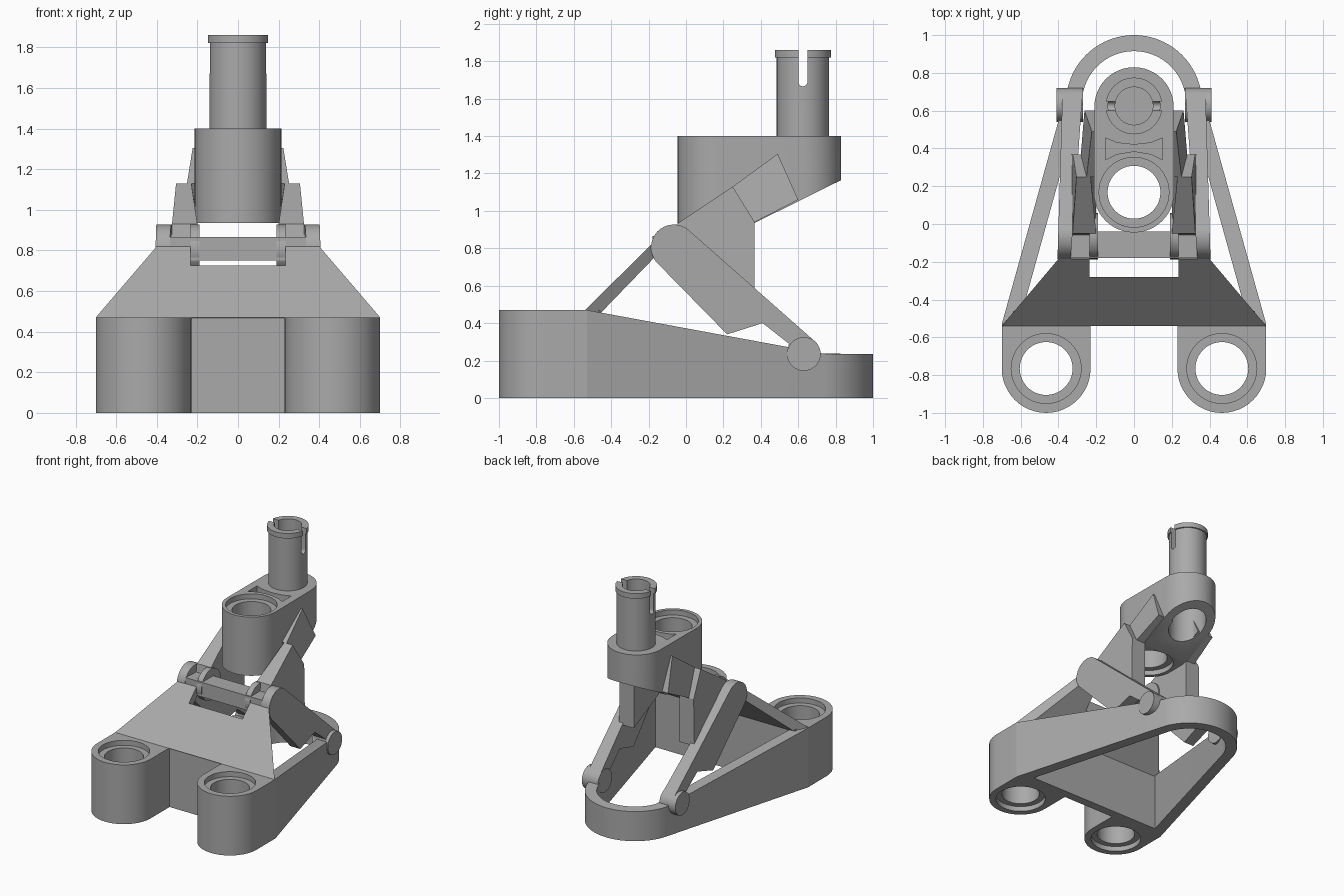
import bpy, bmesh
from math import cos, sin, radians

if "Cube" in bpy.data.objects:
    bpy.data.objects.remove(bpy.data.objects["Cube"], do_unlink=True)

grey = bpy.data.materials.new("plain grey")
grey.use_nodes = True
grey.diffuse_color = (0.4, 0.4, 0.4, 1)
grey.node_tree.nodes["Principled BSDF"].inputs["Base Color"].default_value = (0.4, 0.4, 0.4, 1)


def arc(cx, cy, r, a, b, n=24):
    steps = [radians(a + (b - a) * i / n) for i in range(n + 1)]
    return [(cx + r * cos(t), cy + r * sin(t)) for t in steps]


def circle(cx, cy, r):
    return arc(cx, cy, r, 0, 360, 48)[:-1]


def build(name, low, high):
    """Solid between two matching outlines."""
    bm = bmesh.new()
    a = [bm.verts.new(p) for p in low]
    b = [bm.verts.new(p) for p in high]
    bm.faces.new(a)
    bm.faces.new(b)
    for i in range(len(a)):
        j = (i + 1) % len(a)
        bm.faces.new((a[i], a[j], b[j], b[i]))
    bmesh.ops.recalc_face_normals(bm, faces=bm.faces)
    mesh = bpy.data.meshes.new(name)
    bm.to_mesh(mesh)
    bm.free()
    mesh.materials.append(grey)
    ob = bpy.data.objects.new(name, mesh)
    bpy.context.collection.objects.link(ob)
    return ob


def upright(name, pts, z0, z1):
    """Plan outline raised from z0 to z1."""
    return build(name, [(x, y, z0) for x, y in pts], [(x, y, z1) for x, y in pts])


def sideways(name, pts, x0, x1, side=1):
    """Side profile (y, z) spread along x; x0 and x1 are functions of y and z."""
    f0 = x0 if callable(x0) else lambda y, z: x0
    f1 = x1 if callable(x1) else lambda y, z: x1
    return build(name, [(side * f0(y, z), y, z) for y, z in pts],
                 [(side * f1(y, z), y, z) for y, z in pts])


def box(y0, y1, z0, z1):
    return [(y0, z0), (y1, z0), (y1, z1), (y0, z1)]


def cut(ob, *cutters):
    for c in cutters:
        mod = ob.modifiers.new("cut", 'BOOLEAN')
        mod.operation = 'DIFFERENCE'
        mod.solver = 'EXACT'
        mod.object = c
    bpy.context.view_layer.update()
    done = bpy.data.meshes.new_from_object(ob.evaluated_get(bpy.context.evaluated_depsgraph_get()))
    ob.modifiers.clear()
    ob.data = done
    for c in cutters:
        bpy.data.objects.remove(c, do_unlink=True)


def bore(ob, x, y, z0, z1):
    """Through hole with a shallow wider seat at both ends."""
    cut(ob, upright("hole", circle(x, y, 0.14), z0 - 0.1, z1 + 0.1),
        upright("top_seat", circle(x, y, 0.185), z1 - 0.04, z1 + 0.1),
        upright("bottom_seat", circle(x, y, 0.185), z0 - 0.1, z0 + 0.04))


# Base frame: tapering side arms joined by a round back
outer = [(0.7, -0.53)] + arc(0, 0.64, 0.36, 15.6, 164.4, 40) + [(-0.7, -0.53)]
inner = [(0.61, -0.53)] + arc(0, 0.64, 0.275, 15.6, 164.4, 40) + [(-0.61, -0.53)]
loop = outer + inner[::-1]
build("base_frame", [(x, y, 0) for x, y in loop],
      [(x, y, max(0.235, 0.47 - 0.184 * (y + 0.53))) for x, y in loop])

# Front wall between the arms
sideways("front_wall", box(-0.53, -0.46, 0, 0.468), -0.64, 0.64)

# Front bosses
for side, label in ((1, "left"), (-1, "right")):
    x = side * 0.465
    pts = arc(x, -0.765, 0.235, 180, 360) + [(x + 0.235, -0.53), (x - 0.235, -0.53)]
    boss = upright(label + "_front_boss", pts, 0, 0.47)
    bore(boss, x, -0.765, 0, 0.47)


# Sloped front plate with a window
def plate_half(y, z):
    return 0.7 - 0.3 * (y + 0.54) / 0.355


plate = sideways("sloped_plate", [(-0.54, 0.47), (-0.46, 0.45), (-0.17, 0.75), (-0.185, 0.82)],
                 lambda y, z: -plate_half(y, z), plate_half)
cut(plate, sideways("window", box(-0.28, 0, 0.6, 1), -0.235, 0.235))

# Cross bar that joins the hinge
sideways("cross_bar", box(-0.18, -0.04, 0.75, 0.865), -0.335, 0.335)

leg = (arc(-0.065, 0.805, 0.122, 50, 225) + [(0.22, 0.34), (0.41, 0.40), (0.55, 0.29)]
       + arc(0.63, 0.235, 0.09, 190, 410))
fin = [(-0.05, 0.93), (0.25, 1.13), (0.367, 0.94), (0.367, 0.57), (0.06, 0.72), (-0.06, 0.86)]
lug = arc(-0.065, 0.805, 0.122, 0, 360, 40)[:-1]
gusset = [(0.25, 1.13), (0.49, 1.305), (0.6, 1.06), (0.367, 0.94)]

for side, label in ((1, "left"), (-1, "right")):
    # Slanted leg and its pivot disc
    sideways(label + "_leg", leg, lambda y, z: 0.335 - 0.072 * (y + 0.18),
             lambda y, z: 0.405 - 0.03 * (y + 0.18), side)
    sideways(label + "_pivot", circle(0.63, 0.235, 0.09), 0.27, 0.41, side)
    # Hinge lug
    sideways(label + "_lug", lug, 0.19, 0.235, side)
    # Upper fin and the flare that ties it to the tower
    sideways(label + "_fin", fin, lambda y, z: 0.23 if z > 1 else 0.2,
             lambda y, z: 0.305 + 0.1 * max(0, min(0.25, 1.13 - z)), side)
    sideways(label + "_gusset", gusset, 0.12,
             lambda y, z: 0.208 + 0.16 * (1.4 - z), side)

# Upper tower body with a sloping underside
plan = arc(0, 0.62, 0.21, 0, 180) + arc(0, 0.168, 0.213, 180, 360)
tower = upright("tower_body", plan, 0.935, 1.4)
cut(tower, sideways("underside", [(0.265, 0.885), (0.965, 1.232), (0.965, 0.7), (0.265, 0.7)],
                    -0.5, 0.5))
bore(tower, 0, 0.168, 0.935, 1.4)
half = [(0, 0.385), (0.09, 0.37), (0.15, 0.34), (0.15, 0.455), (0.09, 0.43), (0, 0.42)]
pocket = half + [(-x, y) for x, y in half[-2:0:-1]]
cut(tower, upright("pocket", pocket, 1.3, 1.5),
    upright("rear_hole", circle(0, 0.62, 0.14), 0.8, 1.34))

# Hollow slotted pin with a collar
pin = upright("pin", circle(0, 0.625, 0.14), 1.39, 1.84)
collar = upright("pin_collar", circle(0, 0.625, 0.15), 1.82, 1.86)
slot = [(0.601, 2), (0.601, 1.69)] + arc(0.625, 1.69, 0.024, 180, 360, 12)[1:] + [(0.649, 2)]
for ob in (pin, collar):
    cut(ob, upright("pin_bore", circle(0, 0.625, 0.1), 1.42, 2),
        sideways("pin_slot", slot, -0.3, 0.3))

# Smooth shading with sharp edges kept
bpy.ops.object.select_all(action='DESELECT')
for ob in bpy.context.collection.objects:
    if ob.type == 'MESH':
        ob.select_set(True)
        bpy.context.view_layer.objects.active = ob
bpy.ops.object.shade_smooth_by_angle(angle=radians(30))
